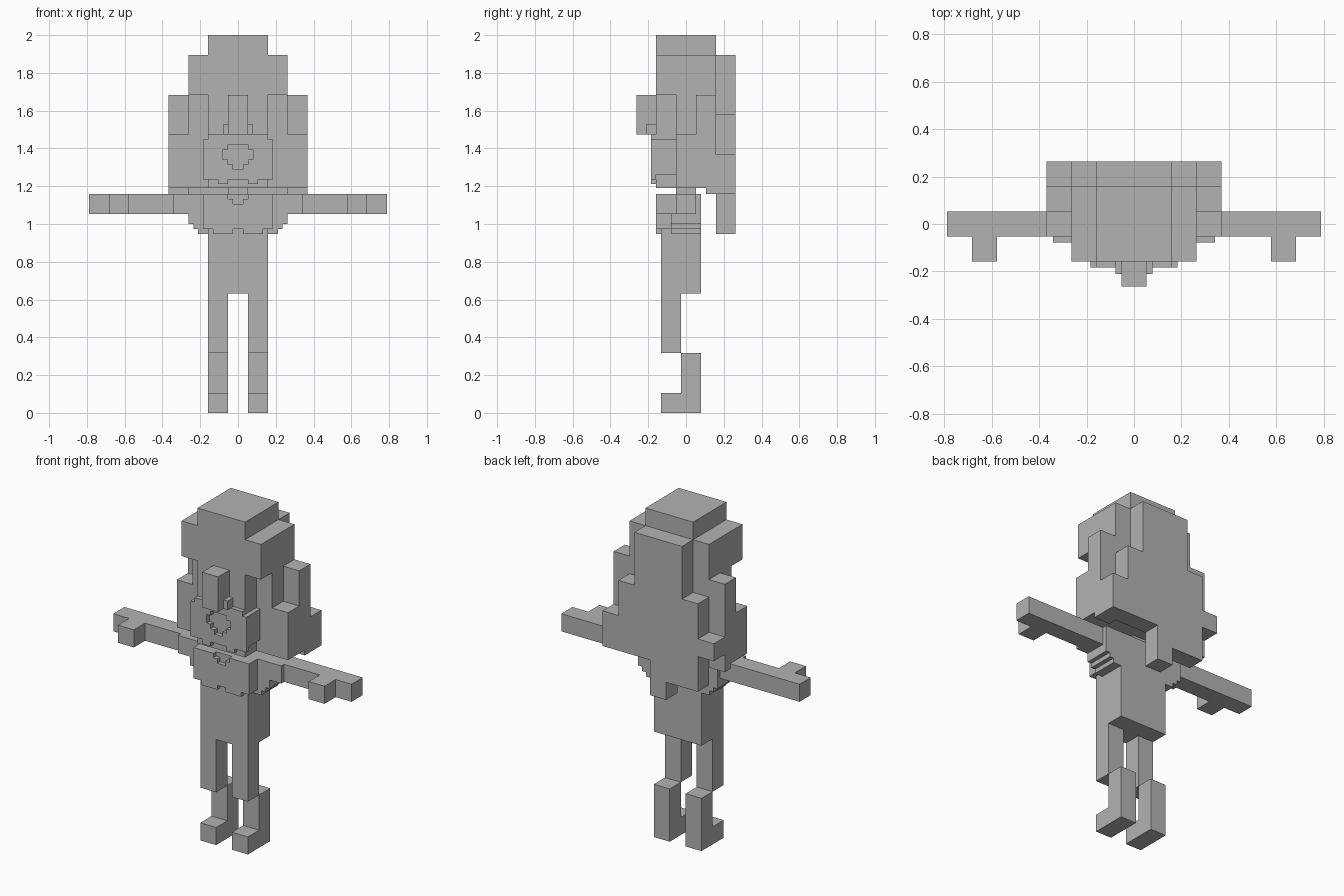
import bpy
import bmesh

U = 2 / 19  # one block; the whole figure is 19 blocks tall

cube = bpy.data.objects.get("Cube")
if cube:
    bpy.data.objects.remove(cube, do_unlink=True)

grey = bpy.data.materials.new("plain grey")
grey.use_nodes = True
grey.diffuse_color = (0.45, 0.45, 0.45, 1)
grey.node_tree.nodes["Principled BSDF"].inputs["Base Color"].default_value = (0.45, 0.45, 0.45, 1)


def part(name, boxes, mirror=False):
    """Join boxes ((x0, x1), (y0, y1), (z0, z1)), in blocks, into one object."""
    bm = bmesh.new()
    for spans in boxes:
        verts = bmesh.ops.create_cube(bm, size=1)["verts"]
        for v in verts:
            for i, (a, b) in enumerate(spans):
                v.co[i] = U * ((a + b) / 2 + v.co[i] * (b - a))
    mesh = bpy.data.meshes.new(name)
    bm.to_mesh(mesh)
    bm.free()
    mesh.materials.append(grey)
    obj = bpy.data.objects.new(name, mesh)
    bpy.context.collection.objects.link(obj)
    if mirror:
        mod = obj.modifiers.new("mirror", "MIRROR")
        mod.use_mirror_merge = False
    return obj


def mid(half):
    return (-half, half)


# Legs, bent back at the knee
part("hips", [(mid(1.5), (-1.25, .75), (6, 9))])
part("thigh", [((.5, 1.5), (-1.25, -.25), (3, 6))], True)
part("shin_and_foot", [((.5, 1.5), (-.25, .75), (0, 3)),
                       ((.5, 1.5), (-1.25, -.25), (0, 1))], True)

# Torso with a stepped hem and an open collar
part("torso", [(mid(1.5), (-1.25, .75), (9, 11))])
part("neck", [(mid(.5), mid(.5), (11, 11.4))])
shirt_y = (-1.5, -1.25)
part("shirt_front", [
    ((0, 1.75), shirt_y, (9.25, 10.5)),
    ((.25, 1.25), shirt_y, (9, 9.25)),
    ((.25, 1.75), shirt_y, (10.5, 10.75)),
    ((.5, 1.75), shirt_y, (10.75, 11)),
], True)
part("shirt_side", [
    ((1.5, 1.75), (-1.25, .75), (9.25, 11)),
    ((1.5, 2), (-.75, .75), (9, 11)),
    ((2, 2.25), (-.75, .75), (9.25, 11)),
    ((2.25, 2.5), (-.75, .75), (9.5, 11)),
], True)

# Arms held straight out
part("sleeve", [((2.5, 3.25), (-.75, .5), (10, 11))], True)
part("arm", [((1.5, 7.5), mid(.5), (10, 11))], True)
part("thumb", [((5.5, 6.5), (-1.5, -.5), (10, 11))], True)

# Head and the raised face plate around the mouth
part("head", [(mid(1.5), mid(1.5), (11.3, 16))])
face_y = (-1.75, -1.5)
mouth = [(12.25, 12.5, .25), (12.5, 12.75, .5), (12.75, 13.25, .75), (13.25, 13.5, .5)]
face = [((0, 1.75), face_y, (11.75, 12.25)),
        ((0, 1.75), face_y, (13.5, 13.75)),
        ((0, 1.5), face_y, (13.75, 14)),
        ((.5, 1), face_y, (11.5, 11.75)),
        ((1.5, 1.75), (-1.5, -.5), (12, 13.75))]
for z0, z1, half in mouth:
    face.append(((half, 1.75), face_y, (z0, z1)))
part("face_plate", face, True)
part("nose", [(mid(.5), (-2.5, -1.5), (14, 16)),
              (mid(.75), (-2, -1.5), (14, 14.5))])

# Hair: crown, side locks and a long stepped back
part("hair_crown", [(mid(2.5), mid(1.5), (16, 18)),
                    (mid(1.5), mid(1.5), (18, 19))])
part("side_lock", [
    ((1.5, 2.5), (-.5, 1.5), (11.3, 16)),
    ((2.5, 3.5), (-.5, 1.5), (11.3, 14)),
    ((2.5, 3.5), (.5, 1.5), (14, 16)),
    ((2.5, 3.5), (1, 1.5), (11, 11.3)),
], True)
back_y = (1.5, 2.5)
part("hair_back", [
    (mid(1.5), back_y, (15, 18)),
    (mid(2.5), back_y, (13, 15)),
    (mid(3.5), back_y, (12, 13)),
    ((-2.5, 3.5), back_y, (11, 12)),
    ((-2.5, .5), back_y, (10, 11)),
    (mid(.5), back_y, (9, 10)),
])
